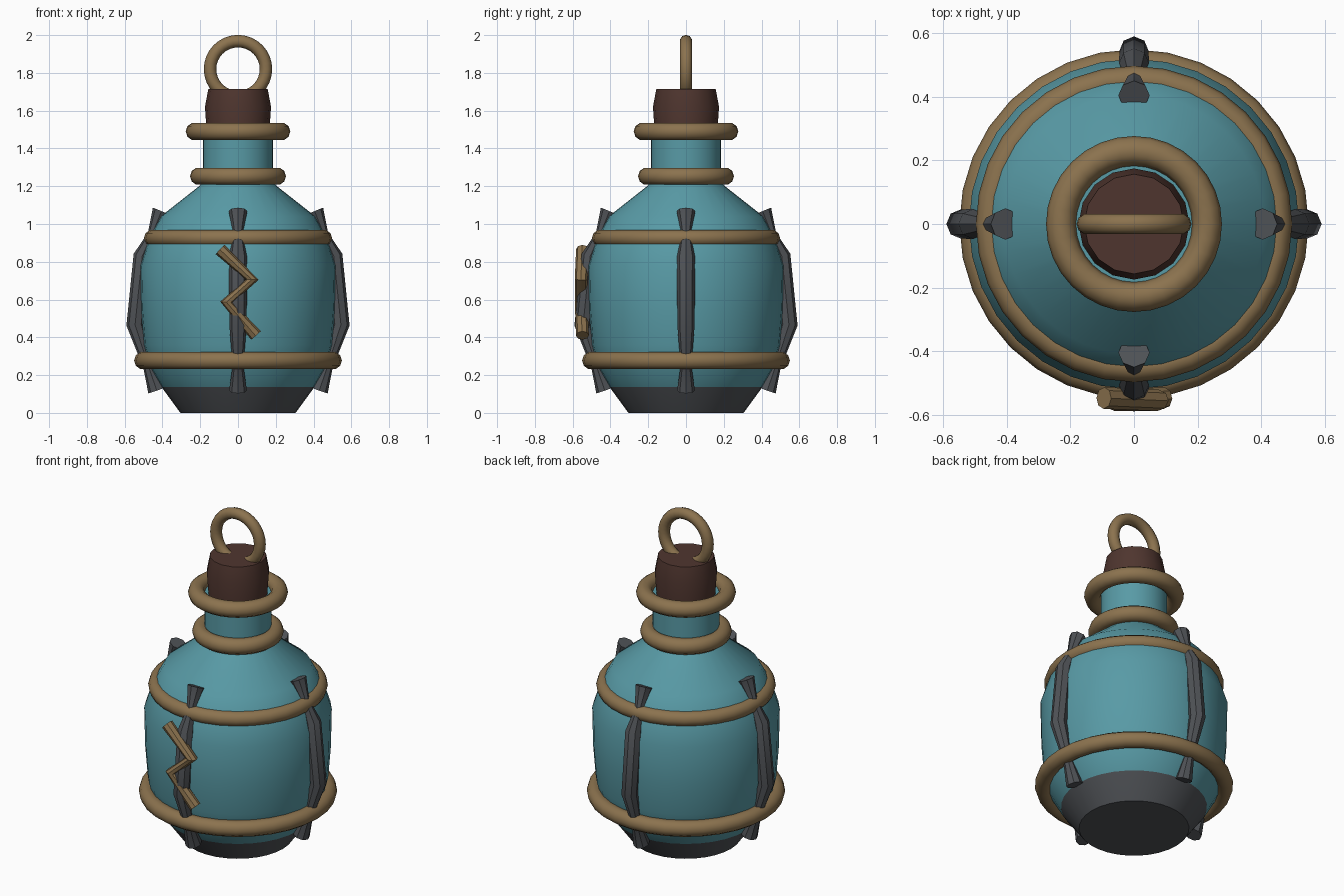
import bpy
import math

cube = bpy.data.objects.get("Cube")
if cube:
    bpy.data.objects.remove(cube, do_unlink=True)


def material(name, rgb):
    mat = bpy.data.materials.new(name)
    mat.use_nodes = True
    mat.diffuse_color = (*rgb, 1)
    mat.node_tree.nodes["Principled BSDF"].inputs["Base Color"].default_value = (*rgb, 1)
    return mat


TEAL = material("teal glass", (0.098, 0.325, 0.38))
ROPE = material("tan rope", (0.26, 0.17, 0.077))
CORK = material("dark brown cork", (0.078, 0.036, 0.028))
IRON = material("dark grey iron", (0.078, 0.084, 0.093))


def smooth(obj, angle=35):
    bpy.ops.object.select_all(action='DESELECT')
    obj.select_set(True)
    bpy.context.view_layer.objects.active = obj
    bpy.ops.object.shade_smooth_by_angle(angle=math.radians(angle))


def lathe(name, profile, sides, mats):
    """Spin a list of (radius, height) points around z and cap both ends."""
    verts, faces = [], []
    for r, z in profile:
        for i in range(sides):
            a = math.tau * i / sides
            verts.append((r * math.cos(a), r * math.sin(a), z))
    for k in range(len(profile) - 1):
        for i in range(sides):
            j = (i + 1) % sides
            faces.append((k * sides + i, k * sides + j,
                          (k + 1) * sides + j, (k + 1) * sides + i))
    faces.append(tuple(reversed(range(sides))))
    faces.append(tuple(range(len(verts) - sides, len(verts))))
    mesh = bpy.data.meshes.new(name)
    mesh.from_pydata(verts, [], faces)
    for mat in mats:
        mesh.materials.append(mat)
    obj = bpy.data.objects.new(name, mesh)
    bpy.context.collection.objects.link(obj)
    smooth(obj)
    return obj


def ring(name, z, major, minor, sides=32, upright=False):
    bpy.ops.mesh.primitive_torus_add(
        location=(0, 0, z), major_radius=major, minor_radius=minor,
        major_segments=sides, minor_segments=10,
        rotation=(math.pi / 2 if upright else 0, 0, 0))
    obj = bpy.context.object
    obj.name = name
    obj.data.materials.append(ROPE)
    smooth(obj, 60)


def tube(name, points, depth, mat, turn=0):
    """Sweep a round section along points given as (x, y, z, thickness)."""
    curve = bpy.data.curves.new(name, 'CURVE')
    curve.dimensions = '3D'
    curve.bevel_depth = depth
    curve.bevel_resolution = 2
    curve.use_fill_caps = True
    spline = curve.splines.new('POLY')
    spline.points.add(len(points) - 1)
    for p, (x, y, z, s) in zip(spline.points, points):
        p.co = (x, y, z, 1)
        p.radius = s
    curve.materials.append(mat)
    obj = bpy.data.objects.new(name, curve)
    obj.rotation_euler.z = turn
    bpy.context.collection.objects.link(obj)
    bpy.ops.object.select_all(action='DESELECT')
    obj.select_set(True)
    bpy.context.view_layer.objects.active = obj
    bpy.ops.object.convert(target='MESH')
    smooth(bpy.context.object)


# Bottle body with an iron foot
body = lathe("bottle_body", [
    (0.305, 0), (0.405, 0.137), (0.47, 0.25), (0.5, 0.36), (0.515, 0.55),
    (0.52, 0.78), (0.475, 0.92), (0.41, 1.04), (0.2, 1.205),
    (0.185, 1.225), (0.185, 1.49)], 32, [TEAL, IRON])
for face in body.data.polygons:
    if face.center.z < 0.13:
        face.material_index = 1

# Cork stopper with a bevelled top
lathe("cork_stopper", [(0.163, 1.45), (0.175, 1.62), (0.157, 1.715)], 16, [CORK])

# Rope rings round the bottle, and the loop on the stopper
ring("lower_body_ring", 0.277, 0.503, 0.047)
ring("upper_body_ring", 0.925, 0.453, 0.045)
ring("lower_neck_ring", 1.253, 0.207, 0.047)
ring("upper_neck_ring", 1.49, 0.23, 0.047)
ring("stopper_loop", 1.82, 0.148, 0.033, upright=True)

# Four iron straps, pinched where the body rings cross them
strap = [(0.405, 0, 1.068, 1.05), (0.455, 0, 0.945, 0.5), (0.507, 0, 0.83, 1),
         (0.545, 0, 0.467, 0.98), (0.475, 0, 0.25, 0.6), (0.43, 0, 0.118, 1.0)]
for i, side in enumerate(("left", "back", "right", "front")):
    tube(side + "_strap", strap, 0.047, IRON, turn=i * math.pi / 2)

# Zigzag of rope on the front
tube("front_zigzag", [
    (-0.095, -0.548, 0.865, 1), (0.075, -0.555, 0.705, 1),
    (-0.06, -0.555, 0.587, 1), (0.095, -0.548, 0.41, 1)], 0.034, ROPE)
